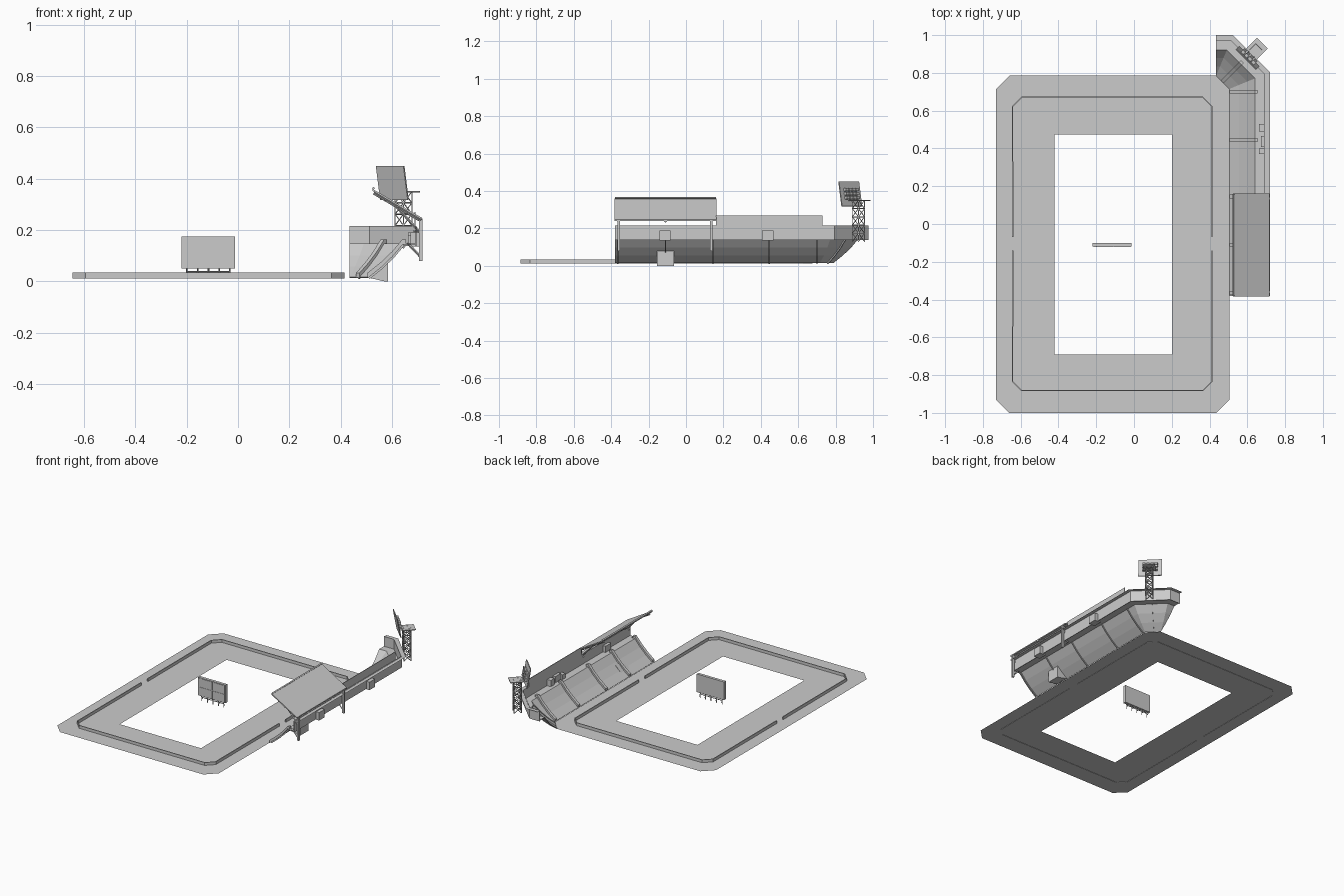
import bpy, bmesh, math
from mathutils import Vector, Matrix

cube = bpy.data.objects.get("Cube")
if cube:
    bpy.data.objects.remove(cube, do_unlink=True)

GREY = (0.6, 0.6, 0.6, 1)
mat = bpy.data.materials.new("plain light grey")
mat.use_nodes = True
mat.diffuse_color = GREY
mat.node_tree.nodes["Principled BSDF"].inputs["Base Color"].default_value = GREY


def finish(name, bm, matrix=None):
    mesh = bpy.data.meshes.new(name)
    bm.to_mesh(mesh)
    bm.free()
    mesh.materials.append(mat)
    ob = bpy.data.objects.new(name, mesh)
    bpy.context.collection.objects.link(ob)
    if matrix:
        ob.matrix_world = matrix
    return ob


def box(name, lo, hi, matrix=None):
    bm = bmesh.new()
    lo, hi = Vector(lo), Vector(hi)
    size = Matrix.Diagonal((hi - lo).to_4d())
    size[3][3] = 1
    bmesh.ops.create_cube(bm, size=1, matrix=Matrix.Translation((lo + hi) / 2) @ size)
    return finish(name, bm, matrix)


def bars(name, pairs, r, matrix=None):
    """Square rods joining pairs of points."""
    bm = bmesh.new()
    for a, b in pairs:
        a, b = Vector(a), Vector(b)
        turn = (b - a).to_track_quat('Z', 'Y').to_matrix().to_4x4()
        bmesh.ops.create_cone(bm, cap_ends=True, segments=4, radius1=r, radius2=r,
                              depth=(b - a).length,
                              matrix=Matrix.Translation((a + b) / 2) @ turn)
    return finish(name, bm, matrix)


def prism(name, profile, width, matrix):
    """Closed outline in local x-z, extruded along local y."""
    bm = bmesh.new()
    face = bm.faces.new([bm.verts.new((u, -width / 2, z)) for u, z in profile])
    out = bmesh.ops.extrude_face_region(bm, geom=[face])["geom"]
    bmesh.ops.translate(bm, vec=(0, width, 0),
                        verts=[v for v in out if isinstance(v, bmesh.types.BMVert)])
    bmesh.ops.recalc_face_normals(bm, faces=bm.faces)
    return finish(name, bm, matrix)


def place(x, y, z=0, deg=0):
    return Matrix.Translation((x, y, z)) @ Matrix.Rotation(math.radians(deg), 4, 'Z')


def chamfered(x0, x1, y0, y1, c):
    return [(x0 + c, y0), (x1 - c, y0), (x1, y0 + c), (x1, y1 - c),
            (x1 - c, y1), (x0 + c, y1), (x0, y1 - c), (x0, y0 + c)]


# Flat apron around the open field
bm = bmesh.new()
outer = [bm.verts.new((x, y, 0.014)) for x, y in chamfered(-0.73, 0.505, -1, 0.785, 0.07)]
inner = [bm.verts.new((x, y, 0.014)) for x, y in
         ((-0.42, -0.69), (0.2, -0.69), (0.2, 0.475), (-0.42, 0.475))]
for i in range(8):
    j = (i + 1) % 8
    a, b = inner[i // 2], inner[(j // 2) % 4]
    if i % 2 == 0:
        bm.faces.new((outer[i], outer[j], inner[(i // 2 + 1) % 4], inner[i // 2]))
    else:
        bm.faces.new((outer[i], outer[j], b))
bmesh.ops.recalc_face_normals(bm, faces=bm.faces)
for f in bm.faces:
    if f.normal.z < 0:
        f.normal_flip()
finish("field_apron", bm)

# Low perimeter wall with a gateway in each long side
ring = chamfered(-0.645, 0.415, -0.885, 0.675, 0.05)
right_half = [(0.415, -0.07)] + ring[3:7] + [(-0.645, -0.07)]
left_half = [(-0.645, -0.14), ring[7], ring[0], ring[1], ring[2], (0.415, -0.14)]
for name, path in (("rear_perimeter_wall", right_half), ("front_perimeter_wall", left_half)):
    bm = bmesh.new()
    rows = [[bm.verts.new((x, y, z)) for x, y in path] for z in (0.012, 0.034)]
    for i in range(len(path) - 1):
        bm.faces.new((rows[0][i], rows[0][i + 1], rows[1][i + 1], rows[1][i]))
    wall = finish(name, bm)
    wall.modifiers.new("thickness", 'SOLIDIFY').thickness = 0.006

# Scoreboard on short legs
box("scoreboard", (-0.22, -0.12, 0.05), (-0.012, -0.1, 0.175))
for x0, x1 in ((-0.215, -0.202), (-0.198, -0.112), (-0.108, -0.017)):
    for z0, z1 in ((0.055, 0.11), (0.114, 0.17)):
        box("scoreboard_panel", (x0, -0.122, z0), (x1, -0.12, z1))
legs = []
for x in (-0.2, -0.157, -0.115, -0.073, -0.032):
    legs += [((x, -0.11, 0.012), (x, -0.11, 0.052)),
             ((x, -0.118, 0.052), (x, -0.102, 0.025))]
legs.append(((-0.2, -0.11, 0.038), (-0.032, -0.11, 0.038)))
bars("scoreboard_legs", legs, 0.003)


# Stand: one cross-section swept along the side and round the corner
def station(d):
    return [(0.505 + d, -0.38), (0.505 + d, 0.715 + 0.414 * d),
            (0.435 + 0.414 * d, 0.785 + d), (0.435, 0.785 + d)]


def sweep(name, section, thick):
    bm = bmesh.new()
    rows = [[bm.verts.new((x, y, z)) for x, y in station(d)] for d, z in section]
    for lower, upper in zip(rows, rows[1:]):
        for i in range(3):
            bm.faces.new((lower[i], upper[i], upper[i + 1], lower[i + 1]))
    ob = finish(name, bm)
    if thick:
        m = ob.modifiers.new("thickness", 'SOLIDIFY')
        m.thickness = thick
        m.offset = -1
    return ob


SLOPE = [(0, 0.017), (0.05, 0.057), (0.095, 0.1), (0.135, 0.147)]
sweep("seating_bowl", SLOPE + [(0.188, 0.147)], 0.004)
sweep("parapet", [(0.186, 0.138), (0.186, 0.215)], 0.005)
sweep("parapet_ledge", [(0.186, 0.213), (0.215, 0.213)], 0)

# Raised divider walls on the seats and thin ribs below
raised = [(d, z + 0.016) for d, z in SLOPE] + [(0.15, 0.163), (0.15, 0.147)]
divider = raised + SLOPE[::-1]
rib = SLOPE + [(d + 0.008, z - 0.008) for d, z in SLOPE[::-1]]
spots = [(0.505, y, 0) for y in (-0.365, -0.11, 0.145, 0.445, 0.70)] + [(0.467, 0.753, 45)]
for x, y, deg in spots:
    prism("seat_divider", divider, 0.02, place(x, y, 0, deg))
    prism("under_rib", rib, 0.006, place(x, y, 0, deg))

# Entrance block and kiosks on the outside, windscreen above the parapet
prism("entrance_block", [(0, 0.014), (0.06, 0), (0.075, 0), (0.075, 0.09), (0.06, 0.075)],
      0.09, place(0.51, -0.11))
for y in (-0.112, 0.437):
    box("outer_kiosk", (0.672, y - 0.03, 0.135), (0.72, y + 0.03, 0.19))
box("inner_kiosk", (0.662, 0.49, 0.147), (0.69, 0.53, 0.19))
box("inner_locker", (0.662, 0.37, 0.147), (0.69, 0.4, 0.18))
box("windscreen", (0.688, 0.16, 0.213), (0.692, 0.73, 0.27))

# Sloping roof with its beams and columns
prism("roof", [(0.525, 0.36), (0.718, 0.247), (0.718, 0.239), (0.525, 0.352)],
      0.545, place(0, -0.11))
bars("roof_front_lip", [((0.528, -0.38, 0.363), (0.528, 0.16, 0.363))], 0.006)
bars("roof_purlins", [((x, -0.38, z), (x, 0.16, z)) for x, z in
                      ((0.575, 0.318), (0.62, 0.292), (0.665, 0.266))], 0.004)
for y in (-0.36, -0.11, 0.135):
    bars("roof_beam", [((0.53, y, 0.346), (0.714, y, 0.238))], 0.008)
    if y != -0.11:
        box("roof_column", (0.706, y - 0.006, 0.08), (0.72, y + 0.006, 0.245))
        bars("roof_brace", [((0.685, y, 0.195), (0.712, y, 0.195)),
                            ((0.66, y, 0.15), (0.712, y, 0.095)),
                            ((0.71, y, 0.19), (0.62, y, 0.288))], 0.005)

# Lattice light tower turned to face the field
TOWER = place(0.645, 0.922, 0, 45)
H = 0.023
corners = [(-H, -H), (H, -H), (H, H), (-H, H)]
rods = []
levels = [0.13 + 0.044 * i for i in range(6)]
for i, (ax, ay) in enumerate(corners):
    bx, by = corners[(i + 1) % 4]
    rods.append(((ax, ay, levels[0]), (ax, ay, levels[-1])))
    for z0, z1 in zip(levels, levels[1:]):
        rods += [((ax, ay, z0), (bx, by, z1)), ((bx, by, z0), (ax, ay, z1)),
                 ((ax, ay, z1), (bx, by, z1))]
bars("light_tower", rods, 0.0025, TOWER)
box("tower_platform", (-0.035, -0.04, 0.347), (0.05, 0.04, 0.352), TOWER)
bars("tower_bracket", [((-H, y, 0.34), (-0.06, y, 0.38)) for y in (-0.02, 0.02)], 0.003, TOWER)

# Tilted light panel with two banks of lamps
PANEL = TOWER @ Matrix.Translation((-0.062, 0, 0.384)) @ Matrix.Rotation(math.radians(-10), 4, 'Y')
box("light_panel", (-0.003, -0.076, -0.067), (0.003, 0.076, 0.067), PANEL)
for row in range(3):
    for col in range(4):
        y, z = (col - 1.5) * 0.026, (row - 1) * 0.022
        box("lamp", (0.003, y - 0.01, z - 0.008), (0.02, y + 0.01, z + 0.008), PANEL)
